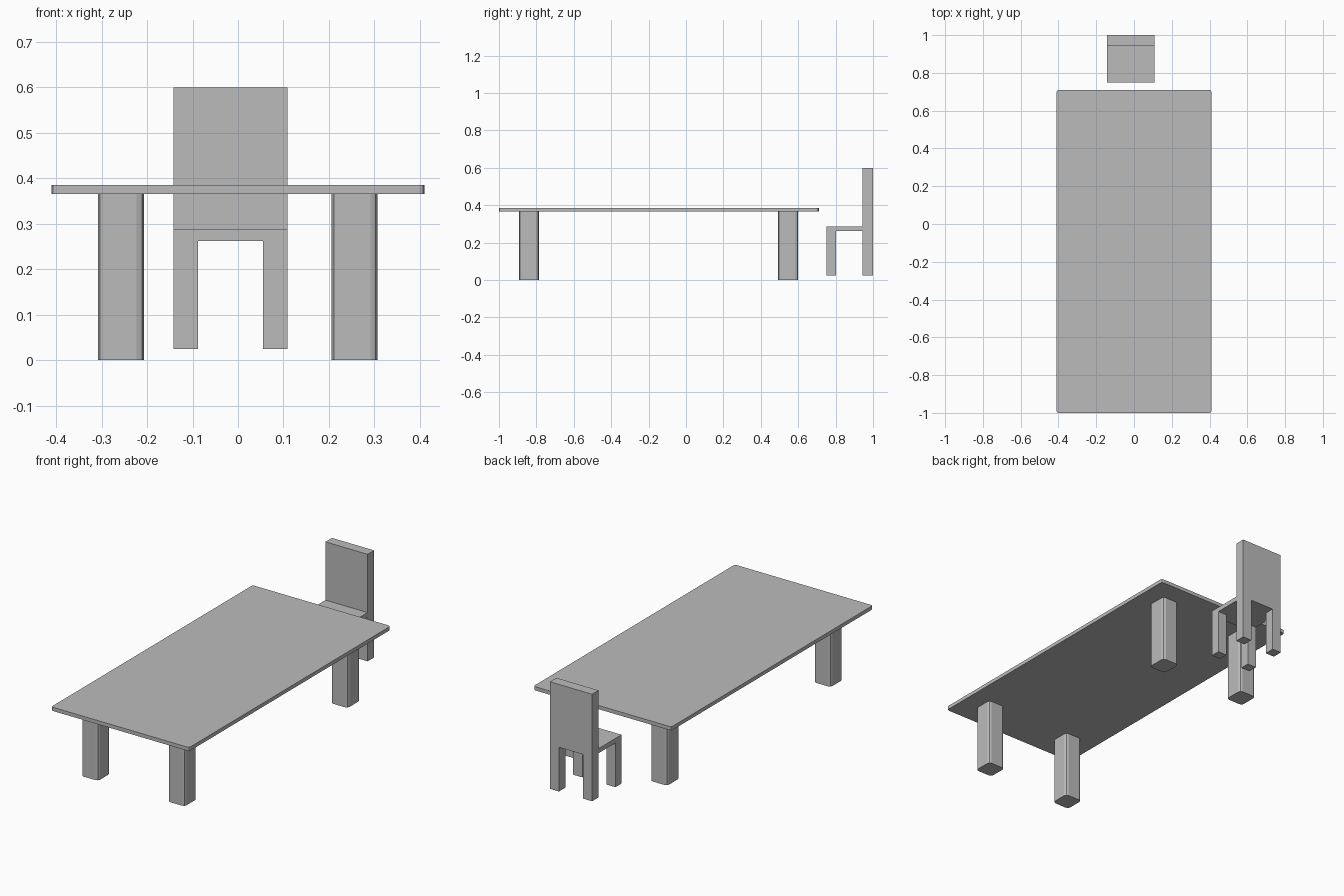
import bpy, bmesh

if "Cube" in bpy.data.objects:
    bpy.data.objects.remove(bpy.data.objects["Cube"])

grey = bpy.data.materials.new("plain grey")
grey.diffuse_color = (0.5, 0.5, 0.5, 1)
grey.use_nodes = True
grey.node_tree.nodes["Principled BSDF"].inputs["Base Color"].default_value = grey.diffuse_color


def box(name, x, y, z, bevel=0.0, segments=1):
    """Box from (min, max) ranges, with optionally rounded vertical edges."""
    bm = bmesh.new()
    bmesh.ops.create_cube(bm, size=1)
    for v in bm.verts:
        for i, (lo, hi) in enumerate((x, y, z)):
            v.co[i] = hi if v.co[i] > 0 else lo
    if bevel:
        upright = [e for e in bm.edges
                   if abs(e.verts[0].co.z - e.verts[1].co.z) > 1e-4]
        bmesh.ops.bevel(bm, geom=upright, offset=bevel, segments=segments,
                        profile=0.5, affect='EDGES')
    mesh = bpy.data.meshes.new(name)
    bm.to_mesh(mesh)
    bm.free()
    mesh.materials.append(grey)
    ob = bpy.data.objects.new(name, mesh)
    bpy.context.collection.objects.link(ob)
    return ob


# Table: thin top with clipped corners, four stout legs
box("table_top", (-0.41, 0.41), (-1.0, 0.71), (0.365, 0.385), 0.011, 2)
for side, x in (("left", (-0.308, -0.207)), ("right", (0.206, 0.307))):
    for end, y in (("front", (-0.892, -0.787)), ("back", (0.492, 0.6))):
        box(f"table_leg_{end}_{side}", x, y, (0, 0.37), 0.016, 2)

# Chair: seat, back panel and four square legs, raised slightly off the floor
X0, X1, W = -0.142, 0.109, 0.054
box("chair_seat", (X0, X1), (0.75, 0.945), (0.262, 0.287))
box("chair_back", (X0, X1), (0.945, 1.0), (0.262, 0.6))
for side, x in (("left", (X0, X0 + W)), ("right", (X1 - W, X1))):
    box(f"chair_front_leg_{side}", x, (0.75, 0.802), (0.025, 0.262))
    box(f"chair_back_leg_{side}", x, (0.945, 1.0), (0.025, 0.262))
